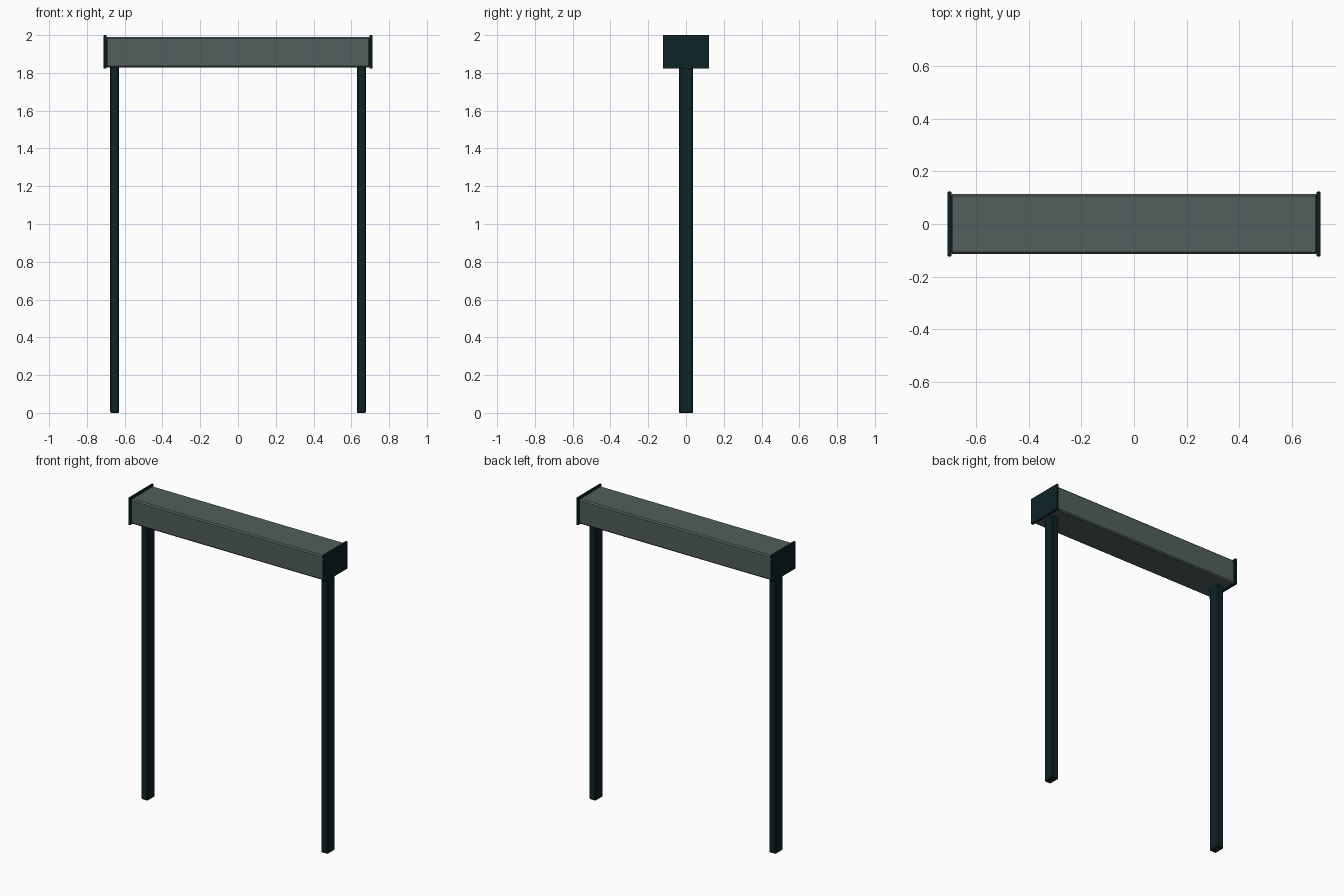
import bpy

if "Cube" in bpy.data.objects:
    bpy.data.objects.remove(bpy.data.objects["Cube"])


def material(name, rgb):
    m = bpy.data.materials.new(name)
    m.diffuse_color = (*rgb, 1)
    m.use_nodes = True
    m.node_tree.nodes["Principled BSDF"].inputs["Base Color"].default_value = m.diffuse_color
    return m


GREY = material("slate grey", (0.082, 0.114, 0.109))
DARK = material("dark teal", (0.0044, 0.0176, 0.0194))


def box(name, lo, hi, mat, bevel):
    """Bevelled box between two corners."""
    bpy.ops.mesh.primitive_cube_add(
        size=1, location=[(a + b) / 2 for a, b in zip(lo, hi)])
    ob = bpy.context.object
    ob.name = name
    ob.scale = [b - a for a, b in zip(lo, hi)]
    bpy.ops.object.transform_apply(location=False, rotation=False, scale=True)
    ob.data.materials.append(mat)
    mod = ob.modifiers.new("edge bevel", 'BEVEL')
    mod.width = bevel
    mod.segments = 1
    return ob


# Horizontal beam
box("beam", (-0.70, -0.114, 1.828), (0.70, 0.114, 1.99), GREY, 0.008)

# End plates and posts on both sides
for side, s in (("left", -1), ("right", 1)):
    x0, x1 = sorted((s * 0.696, s * 0.711))
    box(side + "_end_plate", (x0, -0.123, 1.822), (x1, 0.123, 2.0), DARK, 0.002)
    x0, x1 = sorted((s * 0.629, s * 0.677))
    box(side + "_post", (x0, -0.038, 0), (x1, 0.038, 1.835), DARK, 0.005)
